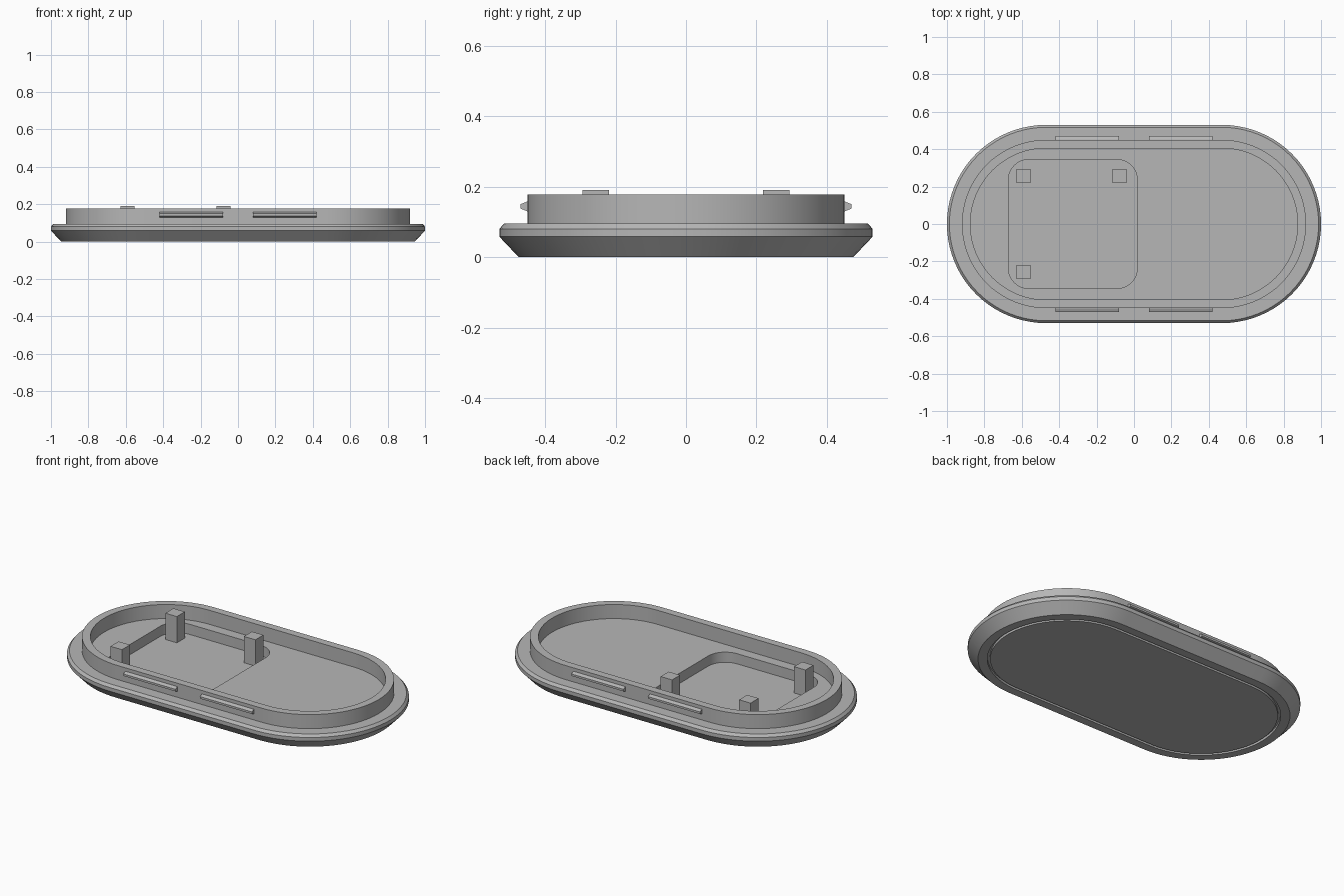
import bpy, bmesh, math

if "Cube" in bpy.data.objects:
    bpy.data.objects.remove(bpy.data.objects["Cube"])

grey = bpy.data.materials.new("plain grey")
grey.use_nodes = True
colour = (0.47, 0.47, 0.47, 1)
grey.diffuse_color = colour
grey.node_tree.nodes["Principled BSDF"].inputs["Base Color"].default_value = colour

HALF_STRAIGHT = 0.47   # half length of the straight sides
FLOOR = 0.095          # inner floor height
POCKET = 0.035         # pocket floor height


def finish(bm, name, smooth=False):
    bmesh.ops.recalc_face_normals(bm, faces=bm.faces)
    mesh = bpy.data.meshes.new(name)
    bm.to_mesh(mesh)
    bm.free()
    mesh.materials.append(grey)
    ob = bpy.data.objects.new(name, mesh)
    bpy.context.collection.objects.link(ob)
    if smooth:
        bpy.ops.object.select_all(action='DESELECT')
        ob.select_set(True)
        bpy.context.view_layer.objects.active = ob
        bpy.ops.object.shade_smooth_by_angle(angle=math.radians(25))
    return ob


def rounded_ring(bm, cx, hx, hy, r, z, steps=20):
    """Loop of vertices around a rounded rectangle."""
    ring = []
    for k, (sx, sy) in enumerate([(1, 1), (-1, 1), (-1, -1), (1, -1)]):
        for i in range(steps + 1):
            a = (k + i / steps) * math.pi / 2
            ring.append(bm.verts.new((cx + sx * (hx - r) + r * math.cos(a),
                                      sy * (hy - r) + r * math.sin(a), z)))
    return ring


def skin(bm, rings):
    """Cap the first ring and join each ring to the next."""
    bm.faces.new(rings[0])
    for a, b in zip(rings, rings[1:]):
        for i in range(len(a)):
            j = (i + 1) % len(a)
            bm.faces.new((a[i], a[j], b[j], b[i]))


def box(name, x, y, z0, z1, size):
    bm = bmesh.new()
    bmesh.ops.create_cube(bm, size=1)
    for v in bm.verts:
        v.co = (x + v.co.x * size, y + v.co.y * size, z0 + (v.co.z + 0.5) * (z1 - z0))
    return finish(bm, name)


# Lid body: underside panel, groove, bevelled flange, raised wall and floor
profile = [(0.41, 0), (0.41, 0.015), (0.425, 0.015), (0.425, 0),
           (0.475, 0), (0.53, 0.058), (0.53, 0.08), (0.517, FLOOR),
           (0.45, FLOOR), (0.45, 0.178), (0.405, 0.178), (0.405, FLOOR)]
bm = bmesh.new()
skin(bm, [rounded_ring(bm, 0, HALF_STRAIGHT + r, r, r, z) for r, z in profile])
# Rounded square pocket in the floor
skin(bm, [rounded_ring(bm, -0.327, 0.345, 0.345, 0.11, z, 10) for z in (POCKET, FLOOR)])
bmesh.ops.remove_doubles(bm, verts=bm.verts, dist=1e-5)
rims = [e for e in bm.edges if e.is_boundary]
bmesh.ops.triangle_fill(bm, edges=rims, use_beauty=True, normal=(0, 0, 1))
finish(bm, "lid_body", smooth=True)

# Posts standing in three corners of the pocket
for name, x, y in [("back_right_post", -0.59, 0.256),
                   ("front_right_post", -0.59, -0.256),
                   ("back_left_post", -0.077, 0.256)]:
    box(name, x, y, POCKET - 0.002, 0.19, 0.075)

# Tapered snap ribs on both long sides
for side, sy in (("front", -1), ("back", 1)):
    for end, sx in (("right", -1), ("left", 1)):
        bm = bmesh.new()
        ends = []
        for x in (0.08, 0.42):
            section = [(0.445, 0.13), (0.451, 0.13), (0.47, 0.138),
                       (0.47, 0.15), (0.451, 0.158), (0.445, 0.158)]
            ends.append([bm.verts.new((sx * x, sy * y, z)) for y, z in section])
        skin(bm, ends)
        bm.faces.new(ends[1])
        finish(bm, f"{side}_{end}_snap_rib")
